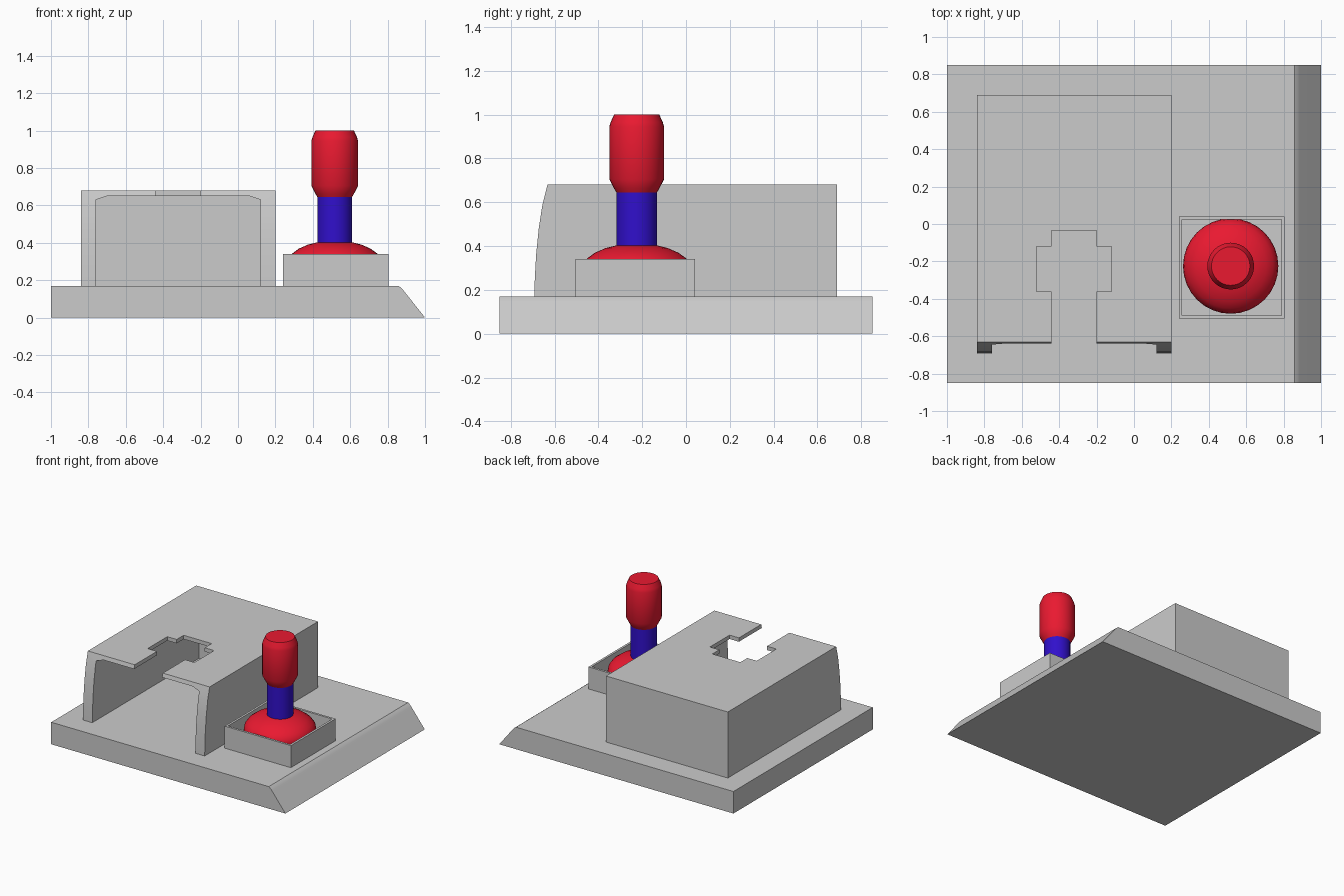
import bpy, bmesh, math
from mathutils import Vector

if "Cube" in bpy.data.objects:
    bpy.data.objects.remove(bpy.data.objects["Cube"])


def finish(name, bm, angle=35, color=None):
    bmesh.ops.recalc_face_normals(bm, faces=bm.faces)
    me = bpy.data.meshes.new(name)
    bm.to_mesh(me)
    bm.free()
    ob = bpy.data.objects.new(name, me)
    bpy.context.collection.objects.link(ob)
    if color:
        me.materials.append(color)
    smooth(ob, angle)
    return ob


def smooth(ob, angle):
    bpy.ops.object.select_all(action='DESELECT')
    ob.select_set(True)
    bpy.context.view_layer.objects.active = ob
    bpy.ops.object.shade_smooth_by_angle(angle=math.radians(angle))


def prism(name, pts, axis, lo, hi):
    """Extrude a 2D outline along an axis; the outline uses the other two axes in order."""
    bm = bmesh.new()
    verts = []
    for p in pts:
        co = list(p)
        co.insert('xyz'.index(axis), lo)
        verts.append(bm.verts.new(co))
    face = bm.faces.new(verts)
    step = Vector([hi - lo if a == axis else 0 for a in 'xyz'])
    ext = bmesh.ops.extrude_face_region(bm, geom=[face], use_keep_orig=True)
    bmesh.ops.translate(bm, vec=step, verts=[g for g in ext['geom'] if isinstance(g, bmesh.types.BMVert)])
    return finish(name, bm)


def rect(x0, x1, y0, y1):
    return [(x0, y0), (x1, y0), (x1, y1), (x0, y1)]


def cut(ob, cutter):
    mod = ob.modifiers.new("cut", 'BOOLEAN')
    mod.operation = 'DIFFERENCE'
    mod.solver = 'EXACT'
    mod.object = cutter
    cutter.hide_render = True
    bpy.context.view_layer.objects.active = ob
    bpy.ops.object.modifier_apply(modifier=mod.name)
    bpy.data.objects.remove(cutter, do_unlink=True)
    smooth(ob, 35)


def lathe(name, profile, center, color, sides=32):
    """Closed solid of revolution from (radius, z) points."""
    bm = bmesh.new()
    rings = [[bm.verts.new((center[0] + r * math.cos(math.tau * i / sides),
                            center[1] + r * math.sin(math.tau * i / sides), z))
              for i in range(sides)] for r, z in profile]
    for a, b in zip(rings, rings[1:]):
        for i in range(sides):
            j = (i + 1) % sides
            bm.faces.new((a[i], a[j], b[j], b[i]))
    bm.faces.new(rings[0])
    bm.faces.new(rings[-1])
    return finish(name, bm, 50, color)


def material(name, rgb):
    m = bpy.data.materials.new(name)
    m.diffuse_color = (*rgb, 1)
    m.use_nodes = True
    m.node_tree.nodes["Principled BSDF"].inputs["Base Color"].default_value = m.diffuse_color
    return m


red = material("red", (0.82, 0.01, 0.03))
blue = material("blue", (0.03, 0.005, 0.6))

# Base slab with a sloping right edge
prism("base", [(-1, 0), (1, 0), (0.885, 0.145), (0.874, 0.158), (0.858, 0.17), (-1, 0.17)],
      'y', -0.85, 0.85)

# Housing: curved front edge, hollow and open at the front, keyhole slot in the roof
housing = prism("housing", [(0.69, 0.17), (-0.692, 0.17), (-0.69, 0.25), (-0.684, 0.36),
                            (-0.672, 0.48), (-0.655, 0.59), (-0.632, 0.68), (0.69, 0.68)],
                'x', -0.84, 0.2)
cut(housing, prism("cavity", [(-0.76, 0.05), (0.12, 0.05), (0.12, 0.63), (0.06, 0.65),
                              (-0.70, 0.65), (-0.76, 0.63)], 'y', -1, 0.61))
half = [(0.12, -1), (0.12, -0.36), (0.2, -0.36), (0.2, -0.12), (0.12, -0.12), (0.12, -0.035)]
slot = [(-0.32 + x, y) for x, y in half] + [(-0.32 - x, y) for x, y in reversed(half)]
cut(housing, prism("slot", slot, 'z', 0.6, 0.8))

# Open tray around the stick
tray = prism("stick_tray", rect(0.24, 0.805, -0.505, 0.04), 'z', 0.17, 0.34)
cut(tray, prism("recess", rect(0.257, 0.788, -0.488, 0.023), 'z', 0.1, 0.5))

# Stick: flattened dome, shaft and grip
c = (0.517, -0.225)
dome = [(0.255 * math.cos(t), 0.285 + 0.127 * math.sin(t))
        for t in (math.radians(-60 + 14.5 * i) for i in range(11))]
lathe("stick_dome", dome + [(0.01, 0.412)], c, red)
lathe("stick_shaft", [(0.093, 0.38), (0.093, 0.65)], c, blue)
lathe("stick_grip", [(0.093, 0.645), (0.103, 0.662), (0.125, 0.705), (0.125, 0.945),
                     (0.119, 0.965), (0.103, 1.0)], c, red)
